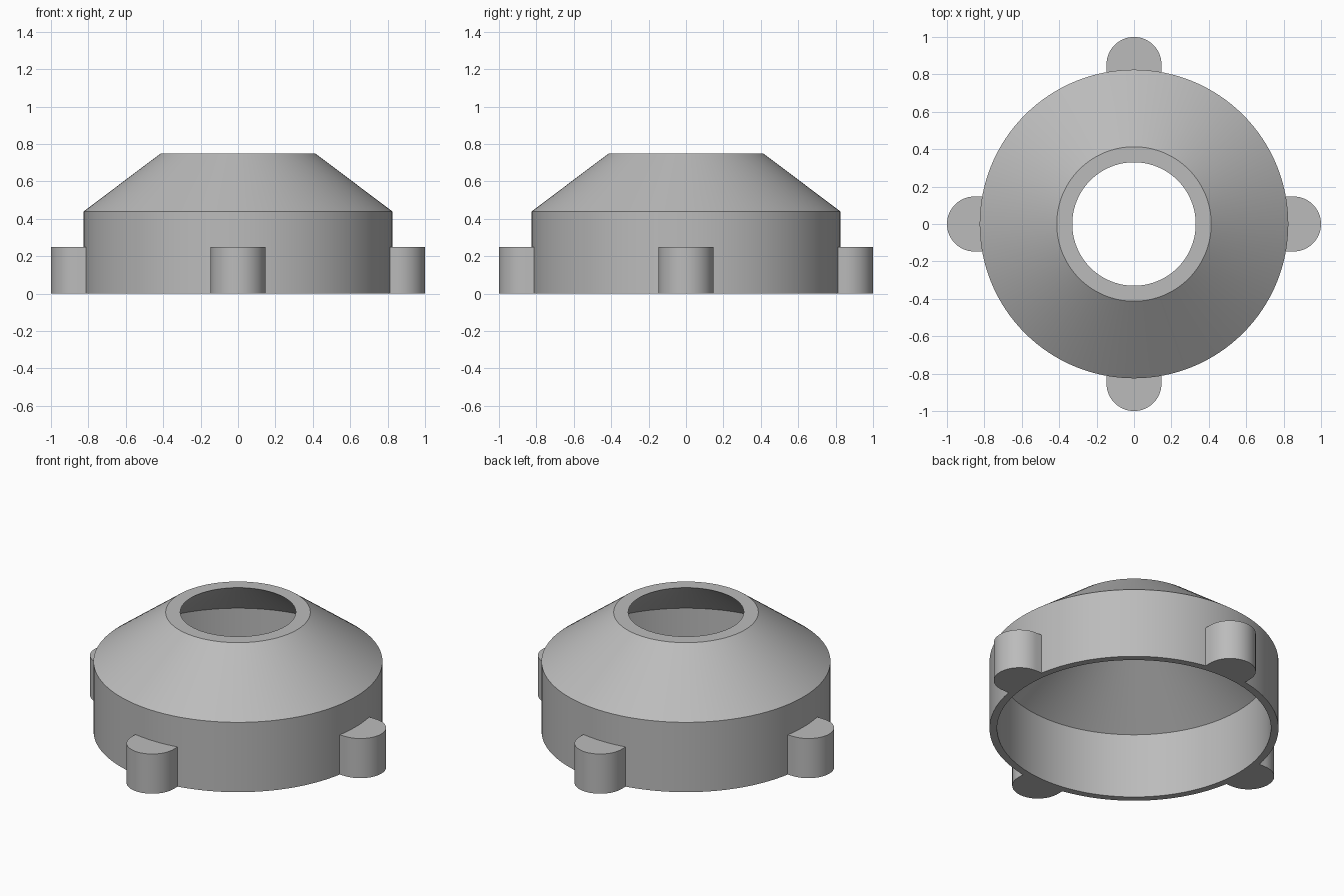
import bpy, bmesh, math
from mathutils import Matrix, Vector

if "Cube" in bpy.data.objects:
    bpy.data.objects.remove(bpy.data.objects["Cube"], do_unlink=True)

SEGMENTS = 128
WALL_R = 0.825
LUG_R = 0.147
LUG_H = 0.25

grey = bpy.data.materials.new("plain_grey")
grey.use_nodes = True
grey.diffuse_color = (0.5, 0.5, 0.5, 1)
grey.node_tree.nodes["Principled BSDF"].inputs["Base Color"].default_value = (0.5, 0.5, 0.5, 1)


def finish(bm, name):
    bmesh.ops.recalc_face_normals(bm, faces=bm.faces)
    mesh = bpy.data.meshes.new(name)
    bm.to_mesh(mesh)
    bm.free()
    mesh.materials.append(grey)
    obj = bpy.data.objects.new(name, mesh)
    bpy.context.collection.objects.link(obj)
    bpy.ops.object.select_all(action='DESELECT')
    obj.select_set(True)
    bpy.context.view_layer.objects.active = obj
    bpy.ops.object.shade_smooth_by_angle(angle=math.radians(25))
    return obj


# Hollow housing: closed wall section turned around z
section = [(WALL_R, 0), (WALL_R, 0.44), (0.413, 0.75),
           (0.33, 0.75), (0.782, 0.41), (0.782, 0)]
bm = bmesh.new()
verts = [bm.verts.new((r, 0, z)) for r, z in section]
edges = [bm.edges.new((verts[i - 1], verts[i])) for i in range(len(verts))]
bmesh.ops.spin(bm, geom=verts + edges, axis=(0, 0, 1), cent=(0, 0, 0),
               angle=math.tau, steps=SEGMENTS, use_merge=True)
bmesh.ops.remove_doubles(bm, verts=bm.verts, dist=1e-4)
finish(bm, "housing")


# Mounting lugs: rounded outer end, inner side following the wall
def lug_outline():
    centre = 1 - LUG_R
    points = []
    for i in range(33):
        a = math.pi * (i / 32 - 0.5)
        points.append((centre + LUG_R * math.cos(a), LUG_R * math.sin(a)))
    inner = WALL_R - 0.003
    half = math.asin(LUG_R / inner)
    for i in range(9):
        a = half * (1 - i / 4)
        points.append((inner * math.cos(a), inner * math.sin(a)))
    return points


for i, side in enumerate(("left", "back", "right", "front")):
    bm = bmesh.new()
    base = bm.faces.new([bm.verts.new((x, y, 0)) for x, y in lug_outline()])
    top = bmesh.ops.extrude_face_region(bm, geom=[base], use_keep_orig=True)
    moved = [v for v in top["geom"] if isinstance(v, bmesh.types.BMVert)]
    bmesh.ops.translate(bm, verts=moved, vec=Vector((0, 0, LUG_H)))
    bmesh.ops.rotate(bm, verts=bm.verts, cent=(0, 0, 0),
                     matrix=Matrix.Rotation(i * math.pi / 2, 3, 'Z'))
    finish(bm, side + "_lug")
